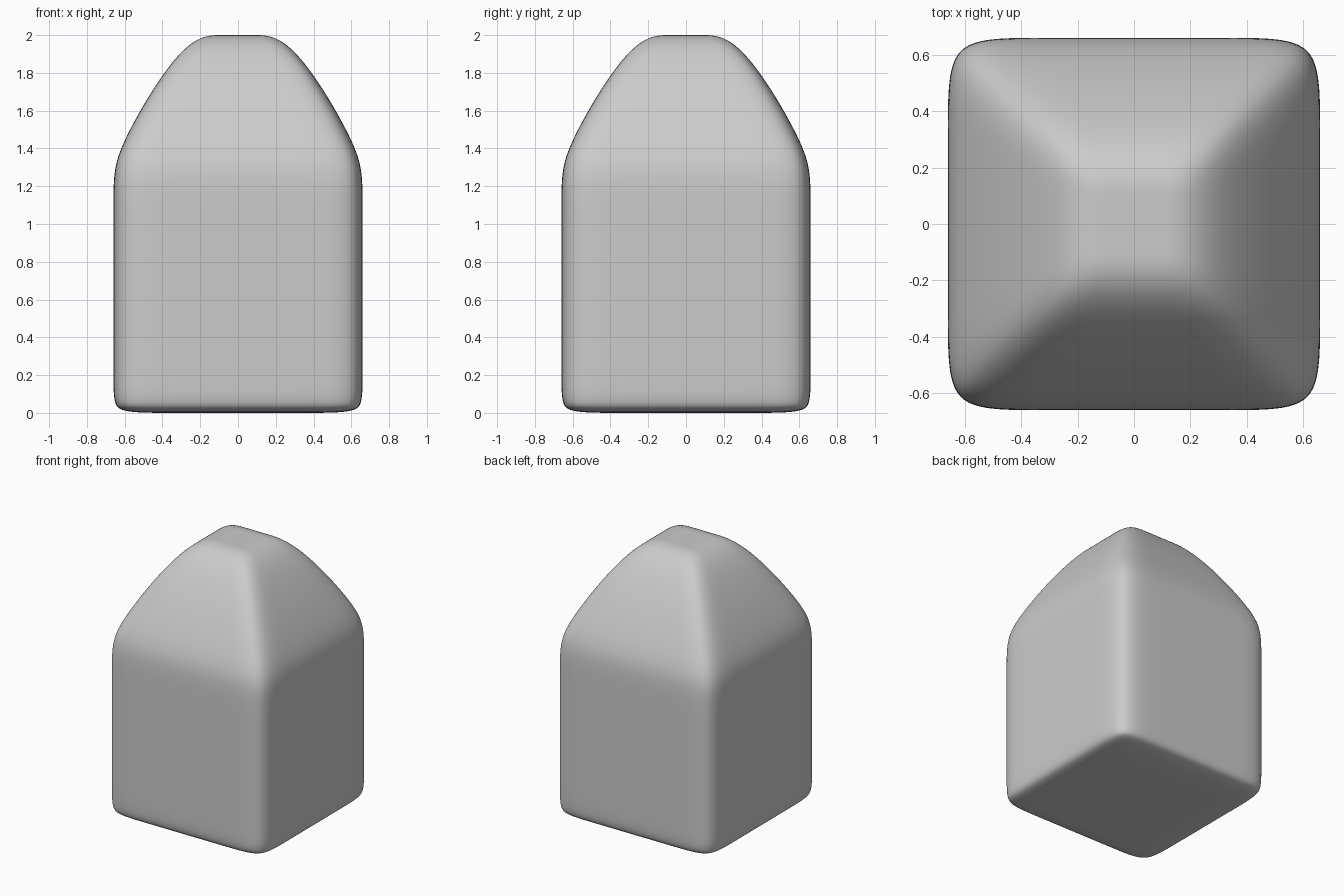
import bpy, bmesh

if "Cube" in bpy.data.objects:
    bpy.data.objects.remove(bpy.data.objects["Cube"])

# Cage levels: height, outer half-width, inner loop offset
levels = [(0.0, 0.66, 0.38), (0.10, 0.66, 0.38), (1.20, 0.66, 0.38),
          (1.37, 0.66, 0.38), (2.0, 0.285, 0.08)]
# Walk round the rim of a 4 x 4 grid
rim = ([(i, 0) for i in range(3)] + [(3, j) for j in range(3)] +
       [(i, 3) for i in (3, 2, 1)] + [(0, j) for j in (3, 2, 1)])

bm = bmesh.new()


def grid_level(z, w, u, full):
    c = (-w, -u, u, w)
    keys = [(i, j) for i in range(4) for j in range(4)] if full else rim
    return {k: bm.verts.new((c[k[0]], c[k[1]], z)) for k in keys}


rows = [grid_level(*lv, n in (0, len(levels) - 1)) for n, lv in enumerate(levels)]

# Side walls
for lo, hi in zip(rows, rows[1:]):
    for a, b in zip(rim, rim[1:] + rim[:1]):
        bm.faces.new((lo[a], lo[b], hi[b], hi[a]))

# Bottom and top caps
for g in (rows[0], rows[-1]):
    for i in range(3):
        for j in range(3):
            bm.faces.new((g[i, j], g[i + 1, j], g[i + 1, j + 1], g[i, j + 1]))

bmesh.ops.recalc_face_normals(bm, faces=bm.faces)
for f in bm.faces:
    f.smooth = True

# Rounded block with tapered top
mesh = bpy.data.meshes.new("tapered_block")
bm.to_mesh(mesh)
bm.free()
block = bpy.data.objects.new("tapered_block", mesh)
bpy.context.collection.objects.link(block)
sub = block.modifiers.new("Smooth", 'SUBSURF')
sub.levels = sub.render_levels = 4
